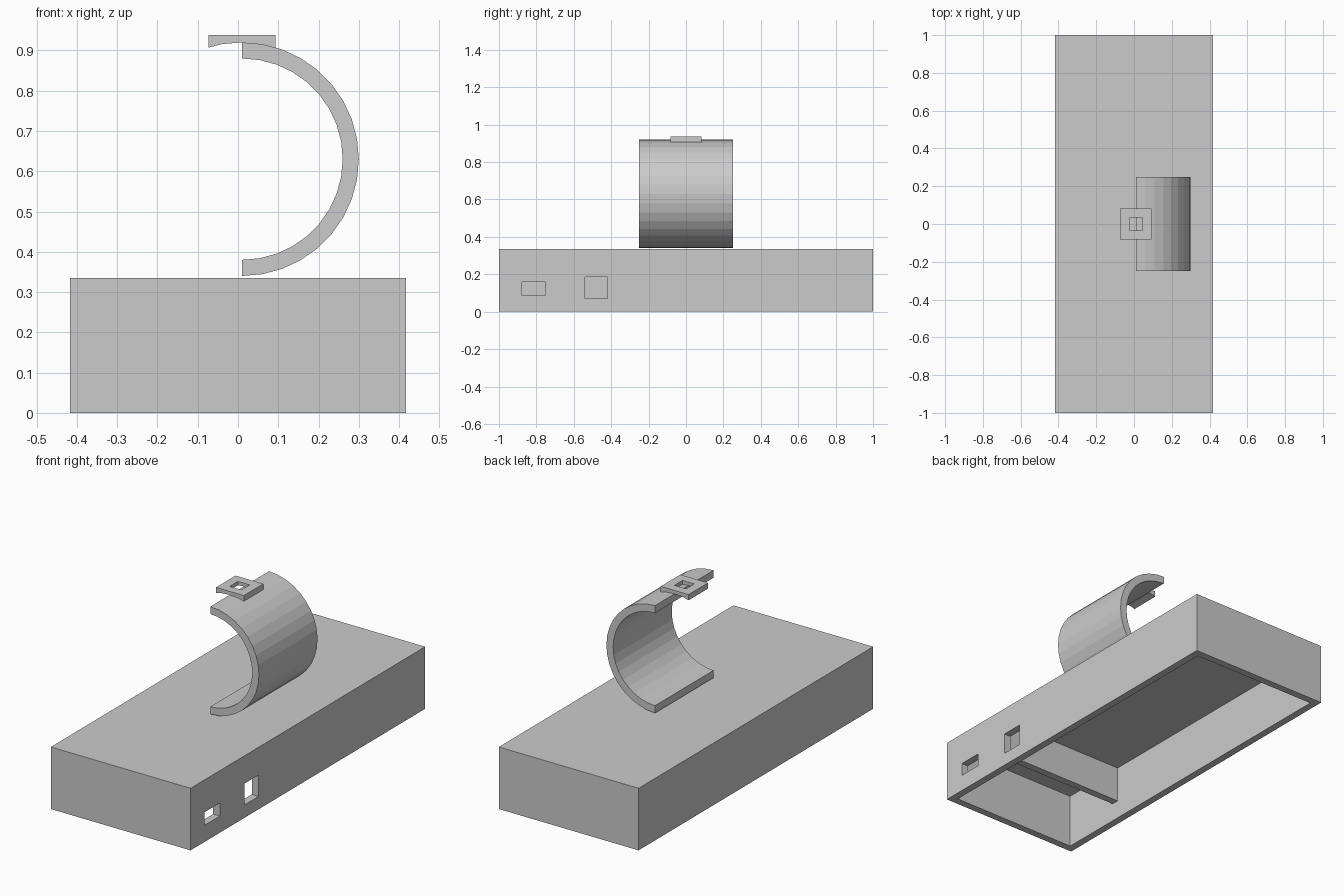
import bpy, bmesh
from math import sin, cos, pi
from mathutils import Matrix, Vector

if "Cube" in bpy.data.objects:
    bpy.data.objects.remove(bpy.data.objects["Cube"])


def box(name, lo, hi):
    lo, hi = Vector(lo), Vector(hi)
    me = bpy.data.meshes.new(name)
    bm = bmesh.new()
    m = Matrix.Translation((lo + hi) / 2) @ Matrix.Diagonal((*(hi - lo), 1))
    bmesh.ops.create_cube(bm, size=1, matrix=m)
    bm.to_mesh(me)
    bm.free()
    ob = bpy.data.objects.new(name, me)
    bpy.context.collection.objects.link(ob)
    return ob


def extrude_profile(name, pts, y0, y1):
    """Closed xz profile pushed along y."""
    me = bpy.data.meshes.new(name)
    bm = bmesh.new()
    face = bm.faces.new([bm.verts.new((x, y0, z)) for x, z in pts])
    new = bmesh.ops.extrude_face_region(bm, geom=[face])["geom"]
    bmesh.ops.translate(bm, vec=(0, y1 - y0, 0),
                        verts=[v for v in new if isinstance(v, bmesh.types.BMVert)])
    bmesh.ops.recalc_face_normals(bm, faces=bm.faces)
    bm.to_mesh(me)
    bm.free()
    ob = bpy.data.objects.new(name, me)
    bpy.context.collection.objects.link(ob)
    return ob


def cut(ob, cutter):
    mod = ob.modifiers.new(cutter.name, 'BOOLEAN')
    mod.operation, mod.solver, mod.object = 'DIFFERENCE', 'EXACT', cutter
    cutter.hide_render = True
    bpy.context.view_layer.objects.active = ob
    bpy.ops.object.modifier_apply(modifier=mod.name)
    bpy.data.objects.remove(cutter)


W, H, T = 0.417, 0.335, 0.04       # half width, height, wall
CX, CZ, R = 0.01, 0.63, 0.29       # ring centre and outer radius

# Case: open underneath, with two ports in the right wall
case = box("case", (-W, -1, 0), (W, 1, H))
cut(case, box("cavity", (-W + T, -1 + T, -0.1), (W - T, 1 - T, H - T)))
for y0, y1, z0, z1 in ((-0.88, -0.75, 0.09, 0.16), (-0.54, -0.42, 0.07, 0.185)):
    cut(case, box("port", (W - 2 * T, y0, z0), (W + 0.1, y1, z1)))

# Divider hanging from the case ceiling
box("divider", (-W + T, -0.62, 0.10), (W - T, -0.58, H - T))


# Half ring clip, 36 sides to a full turn
def arc(r, steps):
    return [(CX + r * sin(i * pi / 18), CZ + r * cos(i * pi / 18)) for i in steps]


extrude_profile("half_ring", arc(R, range(19)) + arc(R - T, range(18, -1, -1)), -0.25, 0.25)

# Saddle plate: curved underside resting on the ring, square hole
plate = box("saddle_plate", (CX - 0.083, -0.083, 0.86), (CX + 0.083, 0.083, 0.938))
cut(plate, extrude_profile("ring_cutter", arc(R, range(36)), -0.2, 0.2))
cut(plate, box("plate_hole", (CX - 0.035, -0.035, 0.8), (CX + 0.035, 0.035, 1)))
